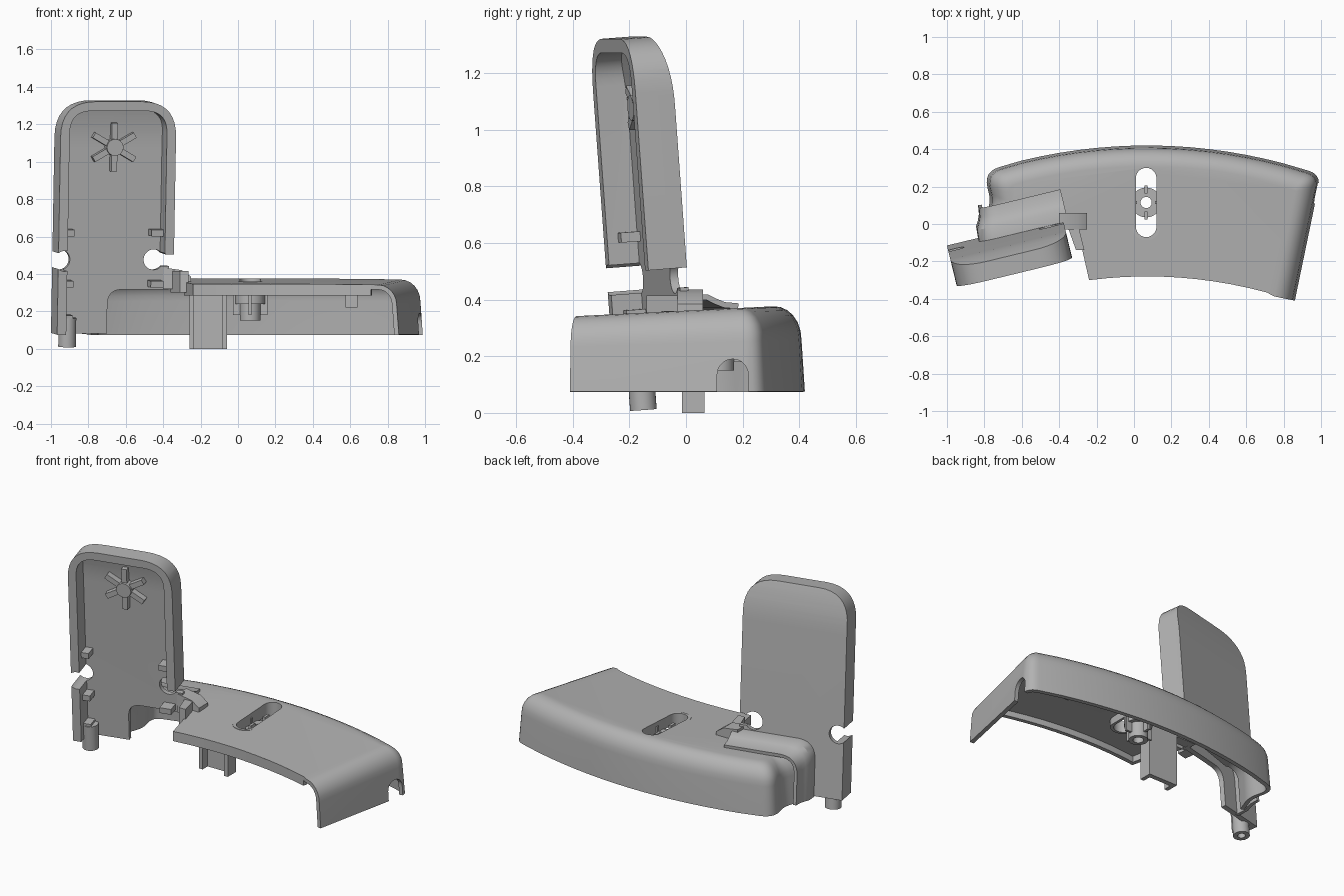
import bpy, bmesh, math
from mathutils import Matrix, Vector

cube = bpy.data.objects.get("Cube")
if cube:
    bpy.data.objects.remove(cube)

grey = bpy.data.materials.new("plain_grey")
grey.use_nodes = True
GREY = (0.45, 0.45, 0.45, 1)
grey.diffuse_color = GREY
grey.node_tree.nodes["Principled BSDF"].inputs["Base Color"].default_value = GREY

# frame of the leaning, turned upright shell
UPRIGHT = (Matrix.Translation((-1, -0.115, 0.085)) @ Matrix.Rotation(math.radians(13.6), 4, 'Z')
           @ Matrix.Rotation(math.radians(4.3), 4, 'X'))
WORLD = Matrix.Identity(4)


def make(name, bm, frame=WORLD):
    bmesh.ops.recalc_face_normals(bm, faces=bm.faces)
    mesh = bpy.data.meshes.new(name)
    bm.to_mesh(mesh)
    bm.free()
    mesh.transform(frame)
    mesh.materials.append(grey)
    obj = bpy.data.objects.new(name, mesh)
    bpy.context.collection.objects.link(obj)
    return obj


def prism(name, pts, axis, a, b, frame=WORLD):
    """Extrude a flat outline along an axis, from a to b."""
    def at(p, w):
        return {'x': (w, *p), 'y': (p[0], w, p[1]), 'z': (*p, w)}[axis]
    bm = bmesh.new()
    lo = [bm.verts.new(at(p, a)) for p in pts]
    hi = [bm.verts.new(at(p, b)) for p in pts]
    bm.faces.new(lo)
    bm.faces.new(hi)
    for i in range(len(pts)):
        j = (i + 1) % len(pts)
        bm.faces.new((lo[i], lo[j], hi[j], hi[i]))
    return make(name, bm, frame)


def box(name, x0, x1, y0, y1, z0, z1, frame=WORLD):
    return prism(name, [(x0, y0), (x1, y0), (x1, y1), (x0, y1)], 'z', z0, z1, frame)


def circle(x, y, r, n=28):
    return [(x + r * math.cos(i * math.tau / n), y + r * math.sin(i * math.tau / n)) for i in range(n)]


def bake(obj):
    dg = bpy.context.evaluated_depsgraph_get()
    mesh = bpy.data.meshes.new_from_object(obj.evaluated_get(dg))
    obj.modifiers.clear()
    obj.data = mesh


def combine(obj, cutters, op='DIFFERENCE'):
    for c in cutters:
        m = obj.modifiers.new("cut", 'BOOLEAN')
        m.operation, m.object, m.solver = op, c, 'EXACT'
        bpy.context.view_layer.update()
        bake(obj)
        bpy.data.objects.remove(c)
    return obj


def rounded(ctrl, radii, n=6):
    """Round the corners of an open path."""
    out = []
    for i, p in enumerate(ctrl):
        r = radii[i]
        if not r:
            out.append(p)
            continue
        a = p + (ctrl[i - 1] - p).normalized() * r
        b = p + (ctrl[i + 1] - p).normalized() * r
        for k in range(n + 1):
            t = k / n
            out.append(a * (1 - t) ** 2 + p * 2 * t * (1 - t) + b * t * t)
    return out


def offset(ctrl, d):
    """Shift an open path to its left side with mitred corners."""
    dirs = [(b - a).normalized() for a, b in zip(ctrl, ctrl[1:])]
    dirs = [dirs[0]] + dirs + [dirs[-1]]
    out = []
    for p, u, v in zip(ctrl, dirs, dirs[1:]):
        nu, nv = Vector((-u.y, u.x)), Vector((-v.y, v.x))
        out.append(p + (nu + nv) * (d / (1 + nu.dot(nv))))
    return out


def top_z(y):
    return 0.376 - 0.05 * (0.3 - y)


# base cover: curved skirt rolling over into a gently sloping top
def back_y(x):
    return 0.42 - 0.18 * (x - 0.07) ** 2


def front_y(x):
    return -0.28 - 0.21 * (x - 0.07) ** 2


arc = [0.8 - 0.1 * i for i in range(15)]
ctrl = [Vector((0.86, -0.41)), Vector((1.0, 0.265))] + [Vector((x, back_y(x))) for x in arc]
ctrl += [Vector((-0.805, 0.28)), Vector((-0.765, 0.12)), Vector((-0.81, 0.0))]
radii = [0, 0.07] + [0] * 15 + [0.09, 0.05, 0]
rows = [(0, 0), (0.012, 0.6)]
rows += [(0.012 + 0.1 * (1 - math.cos(a)), 0.6 + 0.4 * math.sin(a))
         for a in [math.radians(15 * k) for k in range(1, 7)]]
bm = bmesh.new()
rings = []
for d, f in rows:
    pts = rounded(offset(ctrl, d), [max(r - 0.5 * d, 0.015) if r else 0 for r in radii])
    rings.append([bm.verts.new((p.x, p.y, 0.075 + f * (top_z(p.y) - 0.075))) for p in pts])
for r, s in zip(rings, rings[1:]):
    for i in range(len(r) - 1):
        bm.faces.new((r[i], r[i + 1], s[i + 1], s[i]))
front = [(-0.24 + 0.095 * i, front_y(-0.24 + 0.095 * i)) for i in range(11)]
edge = [(-0.40, 0.06), (-0.34, 0.05), (-0.29, -0.08)] + front
bm.faces.new(rings[-1] + [bm.verts.new((x, y, top_z(y))) for x, y in edge])
base = make("base_cover", bm)
top = max(base.data.polygons, key=lambda p: p.area)
if top.normal.z < 0:
    base.data.flip_normals()
solid = base.modifiers.new("wall", 'SOLIDIFY')
solid.thickness, solid.offset = 0.025, -1
bpy.context.view_layer.update()
bake(base)
slot = [(0.065 + 0.055 * math.cos(a), (0.245 if k < 13 else -0.015) + 0.055 * math.sin(a))
        for k, a in enumerate([math.pi * (k if k < 13 else k - 1) / 12 for k in range(26)])]
arch = [(0.11, 0), (0.22, 0)] + [(0.165 + 0.055 * math.cos(math.pi * k / 10),
                                  0.135 + 0.055 * math.sin(math.pi * k / 10)) for k in range(11)]
combine(base, [prism("slot_cutter", slot, 'z', 0.2, 0.6),
               prism("cable_cutter", arch, 'x', 0.85, 1.2)])


# turned-down lip along the open front and inner end
def strip(name, path, depth, low):
    inner = [(p.x, p.y) for p in offset([Vector(p) for p in path], depth)]
    bm = bmesh.new()
    cols = []
    for (x, y), (u, v) in zip(path, inner):
        cols.append([bm.verts.new(c) for c in ((x, y, top_z(y) - 0.002), (u, v, top_z(v) - 0.002),
                                               (u, v, low), (x, y, low))])
    bm.faces.new(cols[0])
    bm.faces.new(cols[-1])
    for a, b in zip(cols, cols[1:]):
        for i in range(4):
            bm.faces.new((a[i], b[i], b[i - 1], a[i - 1]))
    return make(name, bm)


strip("front_lip", [(-0.29, -0.08)] + front, 0.025, 0.285)

# walls of the slot and the screw boss under it
wall = prism("slot_wall", [(0.065 + (x - 0.065) * 1.3, 0.115 + (y - 0.115) * 1.09) for x, y in slot],
             'z', 0.29, 0.36)
combine(wall, [prism("slot_core", slot, 'z', 0.2, 0.6)])
boss = prism("screw_boss", circle(0.065, 0.115, 0.08), 'z', 0.24, 0.3)
combine(boss, [prism("boss_tube", circle(0.065, 0.115, 0.055), 'z', 0.15, 0.29)], 'UNION')
combine(boss, [prism("boss_bore", circle(0.065, 0.115, 0.03), 'z', 0.1, 0.4)])
for i, (dx, dy) in enumerate([(1, 0), (-1, 0), (0, 1), (0, -1)]):
    x, y = 0.065 + 0.07 * dx, 0.115 + 0.07 * dy
    wx, wy = (0.022, 0.008) if dx else (0.008, 0.022)
    box(f"boss_fin_{i}", x - wx, x + wx, y - wy, y + wy, 0.18, 0.34)

# hanging channel post and small stop under the top
box("post_back", -0.26, -0.06, 0.035, 0.065, 0.0, 0.355)
for side, x in (("right", -0.26), ("left", -0.085)):
    box(f"post_flange_{side}", x, x + 0.025, -0.015, 0.045, 0.0, 0.355)
box("small_stop", 0.575, 0.64, 0.11, 0.17, 0.22, 0.35)

# upright shell: rounded tray with a back that bends forward near the top
W, D, H = 0.635, 0.14, 1.25


def tray(name, inset, low, y_back, r):
    pts = [Vector(p) for p in ((inset, low), (inset, H - inset), (W - inset, H - inset), (W - inset, low))]
    outline = [tuple(p) for p in rounded(pts, [0, r, r, 0], 9)]
    body = prism(name, outline, 'y', -D - (0.2 if inset else 0), 0.1, UPRIGHT)
    curve = [(y_back - 0.045 * (k / 8) ** 2, 1.0 + (H + 0.02 - 1.0) * k / 8) for k in range(9)]
    side = [(-0.6, -0.2), (y_back, -0.2)] + curve + [(-0.6, H + 0.02)]
    return combine(body, [prism("side_profile", side, 'x', -0.2, W + 0.2, UPRIGHT)], 'INTERSECT')


shell = tray("upright_shell", 0, 0, 0, 0.19)
low_arch = rounded([Vector(p) for p in ((0.3, -0.1), (0.3, 0.235), (0.9, 0.235), (0.9, -0.1))], [0, 0.08, 0, 0])
cutters = [tray("cavity", 0.05, -0.1, -0.03, 0.12),
           prism("arch_cutter", [tuple(p) for p in low_arch], 'y', -0.4, 0.2, UPRIGHT),
           box("rim_cutter", W - 0.06, W + 0.1, -0.3, -0.03, -0.1, 0.42, UPRIGHT)]
for x, x0, x1 in ((0.035, -0.1, 0.035), (0.55, 0.55, 0.8)):
    cutters.append(prism("hole_cutter", circle(x, 0.395, 0.055), 'y', -0.4, 0.2, UPRIGHT))
    cutters.append(box("notch_cutter", x0, x1, -0.4, 0.2, 0.36, 0.43, UPRIGHT))
combine(shell, cutters)

# clips along both inner sides, and the hollow foot peg
for i, h in enumerate((0.065, 0.25, 0.525)):
    box(f"clip_right_{i}", 0.045, 0.095, -0.1, -0.02, h, h + 0.035, UPRIGHT)
    if i:
        box(f"clip_left_{i}", W - 0.115, W - 0.045, -0.1, -0.02, h, h + 0.035, UPRIGHT)
peg = prism("foot_peg", circle(0.075, -0.06, 0.047), 'z', -0.07, 0.085, UPRIGHT)
combine(peg, [prism("peg_bore", circle(0.075, -0.06, 0.022), 'z', -0.1, 0.05, UPRIGHT)])

# six-armed star on the inside of the back
CX, CZ = 0.315, 1.0
prism("star_hub", circle(CX, CZ, 0.045), 'y', -0.085, -0.02, UPRIGHT)
for i in range(6):
    spin = Matrix.Translation((CX, 0, CZ)) @ Matrix.Rotation(math.radians(30 + 60 * i), 4, 'Y')
    box(f"star_arm_{i}", 0.03, 0.13, -0.07, -0.02, -0.016, 0.016, UPRIGHT @ spin)

# flared neck joining base and upright shell
bm = bmesh.new()
rings = []
for y, x, h in ((-0.01, 0.18, 0.325), (0.06, 0.185, 0.32), (0.085, 0.2, 0.305),
                (0.12, 0.215, 0.288), (0.17, 0.222, 0.28)):
    path = rounded([Vector((x, -0.005)), Vector((x, h)), Vector((0.66, h))], [0, 0.1, 0])
    rings.append([bm.verts.new((p.x, y, p.y)) for p in path])
for r, s in zip(rings, rings[1:]):
    for i in range(len(r) - 1):
        bm.faces.new((r[i], r[i + 1], s[i + 1], s[i]))
neck = make("neck", bm, UPRIGHT)
solid = neck.modifiers.new("wall", 'SOLIDIFY')
solid.thickness, solid.offset = 0.02, 0
bpy.context.view_layer.update()
bake(neck)

# sloping latch beside the neck
latch = [(-0.40, 0.32), (-0.25, 0.32), (-0.25, 0.385), (-0.30, 0.42), (-0.40, 0.435)]
prism("latch_rear", latch, 'y', -0.03, 0.06)
prism("latch_arm", [(-0.36, 0.0), (-0.30, 0.0), (-0.265, -0.14), (-0.31, -0.14)], 'z', 0.3, 0.415)

# smooth curved parts, keeping edges sharp
bpy.ops.object.select_all(action='DESELECT')
for obj in bpy.context.collection.objects:
    if obj.type == 'MESH' and grey.name in obj.data.materials:
        obj.select_set(True)
        bpy.context.view_layer.objects.active = obj
bpy.ops.object.shade_smooth_by_angle(angle=math.radians(32))
